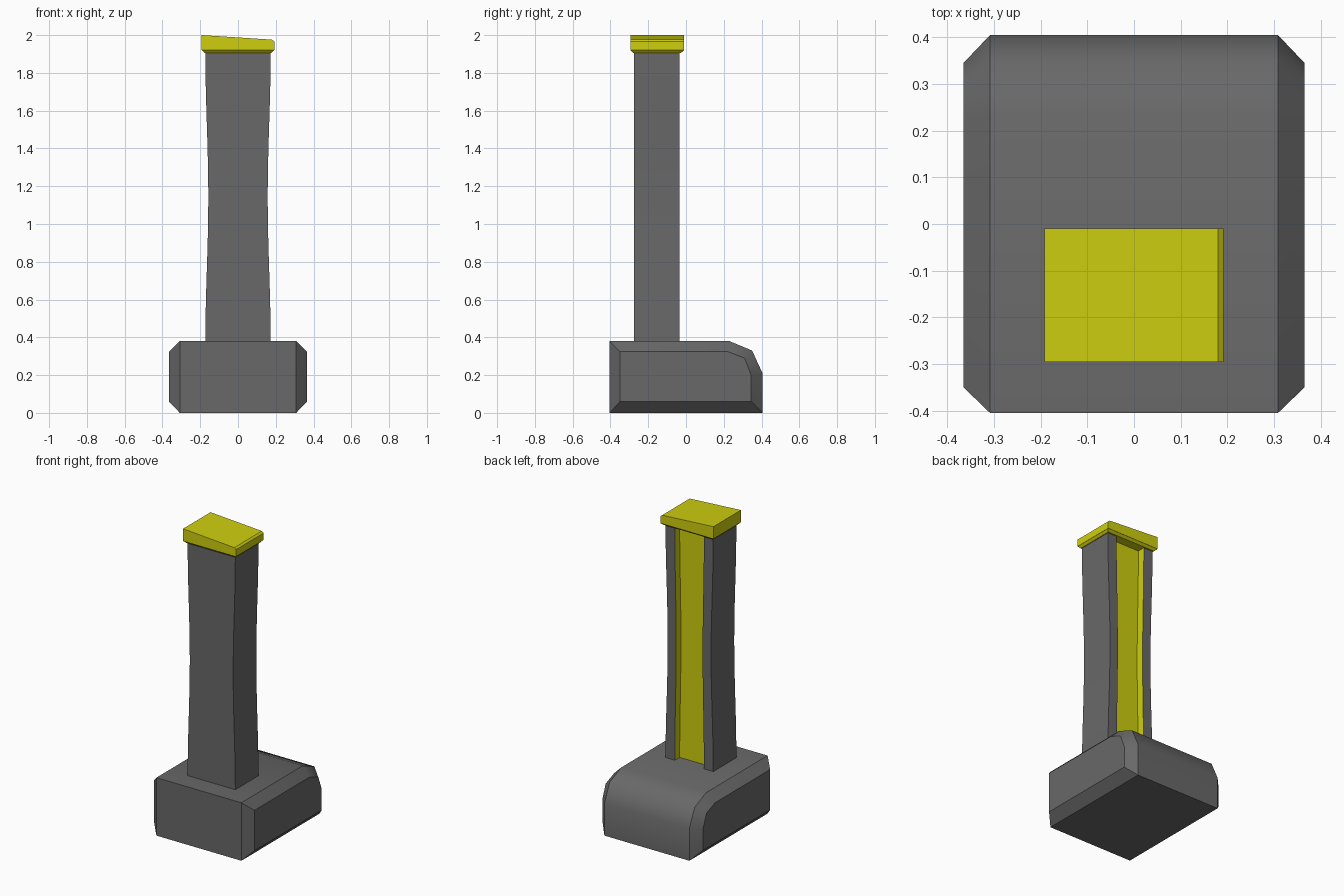
import bpy, bmesh, math

cube = bpy.data.objects.get("Cube")
if cube:
    bpy.data.objects.remove(cube, do_unlink=True)


def material(name, color):
    m = bpy.data.materials.new(name)
    m.use_nodes = True
    m.diffuse_color = color
    m.node_tree.nodes["Principled BSDF"].inputs["Base Color"].default_value = color
    return m


grey = material("dark grey", (0.14, 0.14, 0.14, 1))
yellow = material("yellow", (0.62, 0.62, 0.005, 1))


def loft(name, rings, mats):
    """Skin matching closed rings and cap both ends."""
    bm = bmesh.new()
    loops = [[bm.verts.new(p) for p in ring] for ring in rings]
    n = len(loops[0])
    for a, b in zip(loops, loops[1:]):
        for i in range(n):
            j = (i + 1) % n
            bm.faces.new((a[i], a[j], b[j], b[i]))
    bm.faces.new(loops[0])
    bm.faces.new(loops[-1])
    bmesh.ops.recalc_face_normals(bm, faces=bm.faces)
    mesh = bpy.data.meshes.new(name)
    bm.to_mesh(mesh)
    bm.free()
    for m in mats:
        mesh.materials.append(m)
    obj = bpy.data.objects.new(name, mesh)
    bpy.context.collection.objects.link(obj)
    return obj


# Base block: side profile with a rounded upper back, bevelled on both sides
outer = [(-0.405, 0), (0.405, 0), (0.405, 0.21), (0.35, 0.33), (0.23, 0.38), (-0.405, 0.38)]
inner = [(-0.35, 0.06), (0.345, 0.06), (0.345, 0.2), (0.31, 0.29), (0.22, 0.325), (-0.35, 0.325)]
sections = [(-0.365, inner), (-0.308, outer), (0.308, outer), (0.365, inner)]
base = loft("base", [[(x, y, z) for y, z in prof] for x, prof in sections], [grey])
mesh = base.data
for p in mesh.polygons:
    p.use_smooth = True
for e in mesh.edges:
    a, b = (mesh.vertices[i].co for i in e.vertices)
    mid = (a + b) / 2
    rim = abs(a.x - b.x) < 0.001
    e.use_edge_sharp = rim or not (mid.y > 0.2 and mid.z > 0.15)

# Column: slightly waisted, with a full-height groove down the back
bottom, top, steps = 0.375, 1.91, 10
front, back, floor = -0.275, -0.035, -0.085
rings = []
for k in range(steps + 1):
    t = k / steps
    w = 0.173 - 0.016 * math.sin(math.pi * t) ** 2
    g = w * 0.61
    half = [(w, front), (w, back), (g, back), (g, floor)]
    ring = half + [(-x, y) for x, y in reversed(half)]
    rings.append([(x, y, bottom + (top - bottom) * t) for x, y in ring])
column = loft("column", rings, [grey, yellow])
for p in column.data.polygons:
    c = p.center
    in_groove = abs(c.x) < 0.12 and floor - 0.01 < c.y < back - 0.01
    if in_groove and abs(p.normal.z) < 0.5:
        p.material_index = 1

bpy.ops.object.select_all(action="DESELECT")
column.select_set(True)
bpy.context.view_layer.objects.active = column
bpy.ops.object.shade_smooth_by_angle(angle=math.radians(30))

# Cap: sloping slab with a tapered underside
profile = [(-0.192, 1.92), (0.192, 1.92), (0.192, 1.966), (0.18, 1.976), (-0.192, 2.0)]
loft("cap", [[(x, y, z) for x, z in profile] for y in (-0.295, -0.01)], [yellow])


def rect(hx, y0, y1, z):
    return [(-hx, y0, z), (hx, y0, z), (hx, y1, z), (-hx, y1, z)]


loft("cap_underside", [rect(0.178, -0.281, -0.026, 1.906),
                       rect(0.192, -0.295, -0.01, 1.921)], [yellow])
